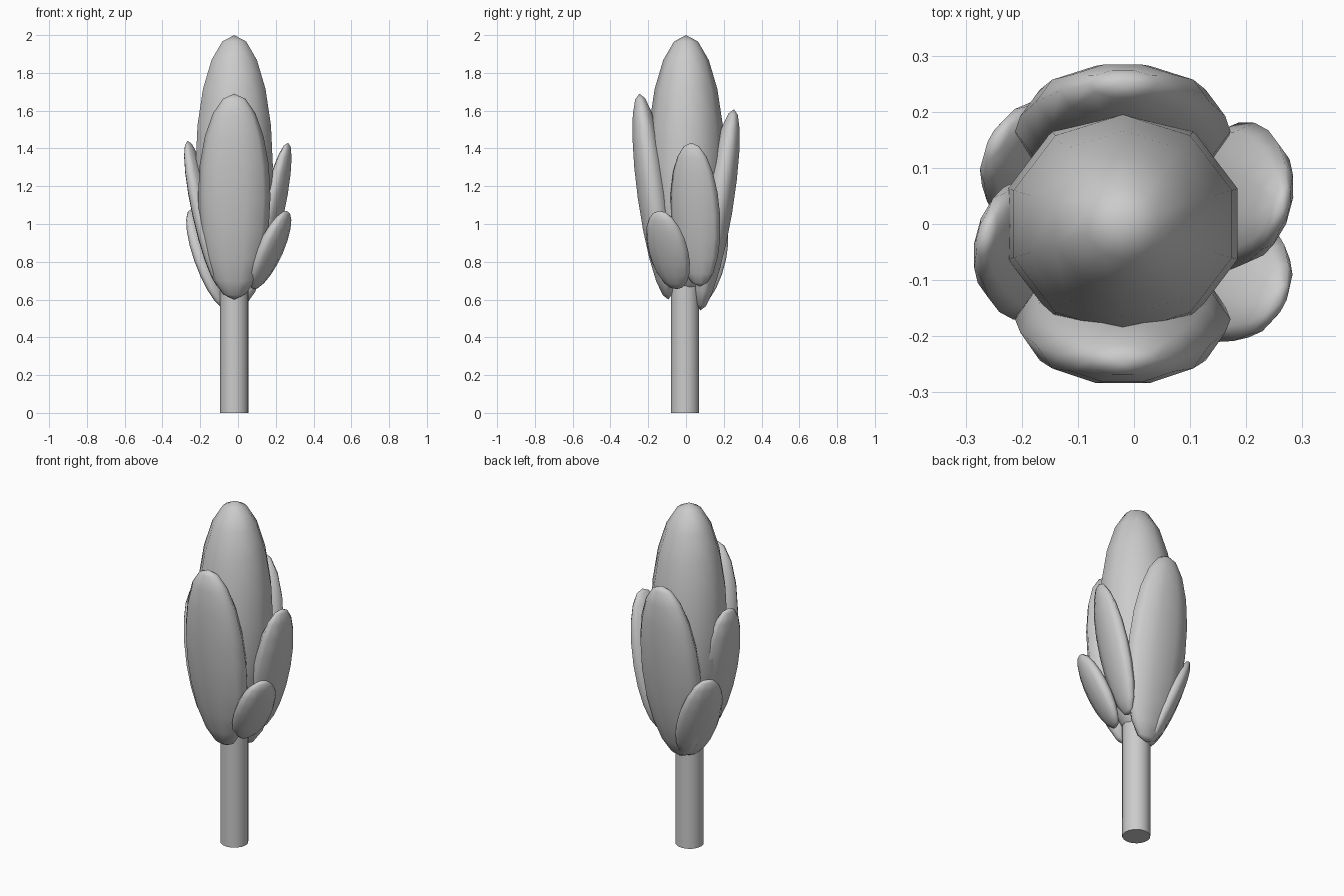
import bpy
from math import radians
from mathutils import Matrix, Vector

if "Cube" in bpy.data.objects:
    bpy.data.objects.remove(bpy.data.objects["Cube"])


def finish(name, angle=60):
    ob = bpy.context.object
    ob.name = name
    bpy.ops.object.shade_smooth_by_angle(angle=radians(angle))
    return ob


def ellipsoid(name, centre, radii, azimuth=0, lean=0):
    """Stretched sphere; local +x faces outward at azimuth, top leans outward."""
    bpy.ops.mesh.primitive_uv_sphere_add(segments=10, ring_count=10, radius=1)
    ob = finish(name)
    ob.data.transform(Matrix.Diagonal(Vector((*radii, 1))))
    ob.matrix_world = (Matrix.Translation(centre)
                       @ Matrix.Rotation(radians(azimuth), 4, 'Z')
                       @ Matrix.Rotation(radians(lean), 4, 'Y'))


# Stem
bpy.ops.mesh.primitive_cylinder_add(vertices=16, radius=0.075, depth=0.75,
                                    location=(-0.02, -0.005, 0.375))
finish("stem")

# Central bud
ellipsoid("bud", (-0.02, 0, 1.31), (0.215, 0.205, 0.69))

# Tall petals, front and back
ellipsoid("front_petal", (-0.02, -0.17, 1.145), (0.09, 0.192, 0.55), -90, 8)
ellipsoid("back_petal", (-0.02, 0.165, 1.075), (0.085, 0.192, 0.54), 90, 9.5)

# Medium petals, right and left
ellipsoid("right_petal", (0.18, 0.05, 1.05), (0.055, 0.135, 0.39), -15, 13)
ellipsoid("left_petal", (-0.18, -0.04, 1.05), (0.055, 0.135, 0.40), 165, 13)

# Small low petals
ellipsoid("small_right_petal", (0.17, -0.095, 0.862), (0.05, 0.12, 0.23), -28, 26)
ellipsoid("small_left_petal", (-0.155, 0.10, 0.815), (0.05, 0.13, 0.285), 150, 22)
